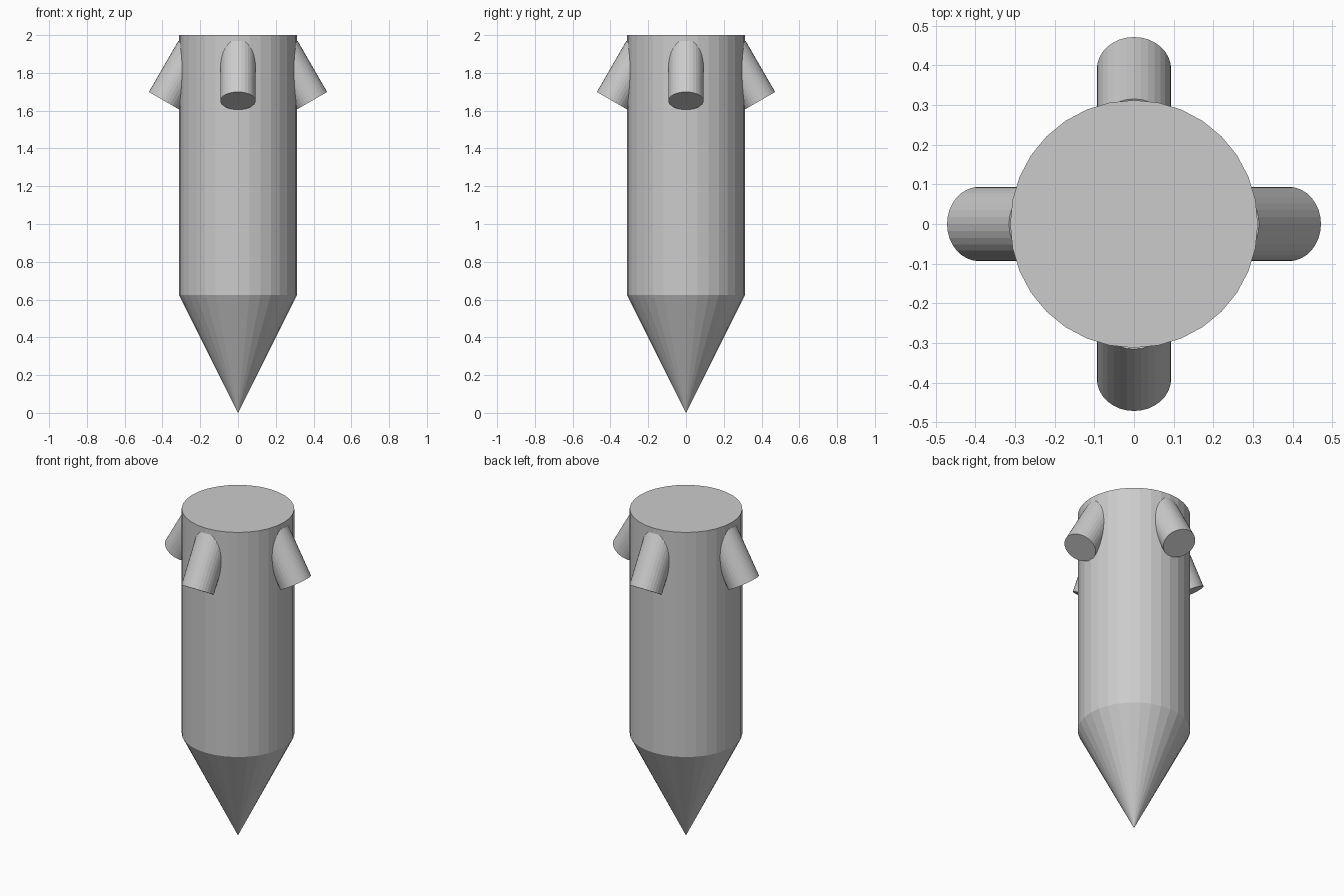
import bpy
from math import radians, cos, sin

if "Cube" in bpy.data.objects:
    bpy.data.objects.remove(bpy.data.objects["Cube"])

R = 0.3125          # body radius
TIP_H = 0.625       # height of the pointed end
SIDES = 32

# Main shaft
bpy.ops.mesh.primitive_cylinder_add(vertices=SIDES, radius=R, depth=2 - TIP_H,
                                    location=(0, 0, (2 + TIP_H) / 2))
bpy.context.object.name = "shaft"

# Pointed end, facing down
bpy.ops.mesh.primitive_cone_add(vertices=SIDES, radius1=0, radius2=R, depth=TIP_H,
                                location=(0, 0, TIP_H / 2))
bpy.context.object.name = "point"

# Four pegs leaning outward and down around the top
for i, side in enumerate(("right", "back", "left", "front")):
    a = radians(90 * i)
    bpy.ops.mesh.primitive_cylinder_add(
        vertices=SIDES, radius=0.09375, depth=0.3125,
        location=(R * cos(a), R * sin(a), 1.7875),
        rotation=(0, radians(-30), a))
    bpy.context.object.name = "peg_" + side
